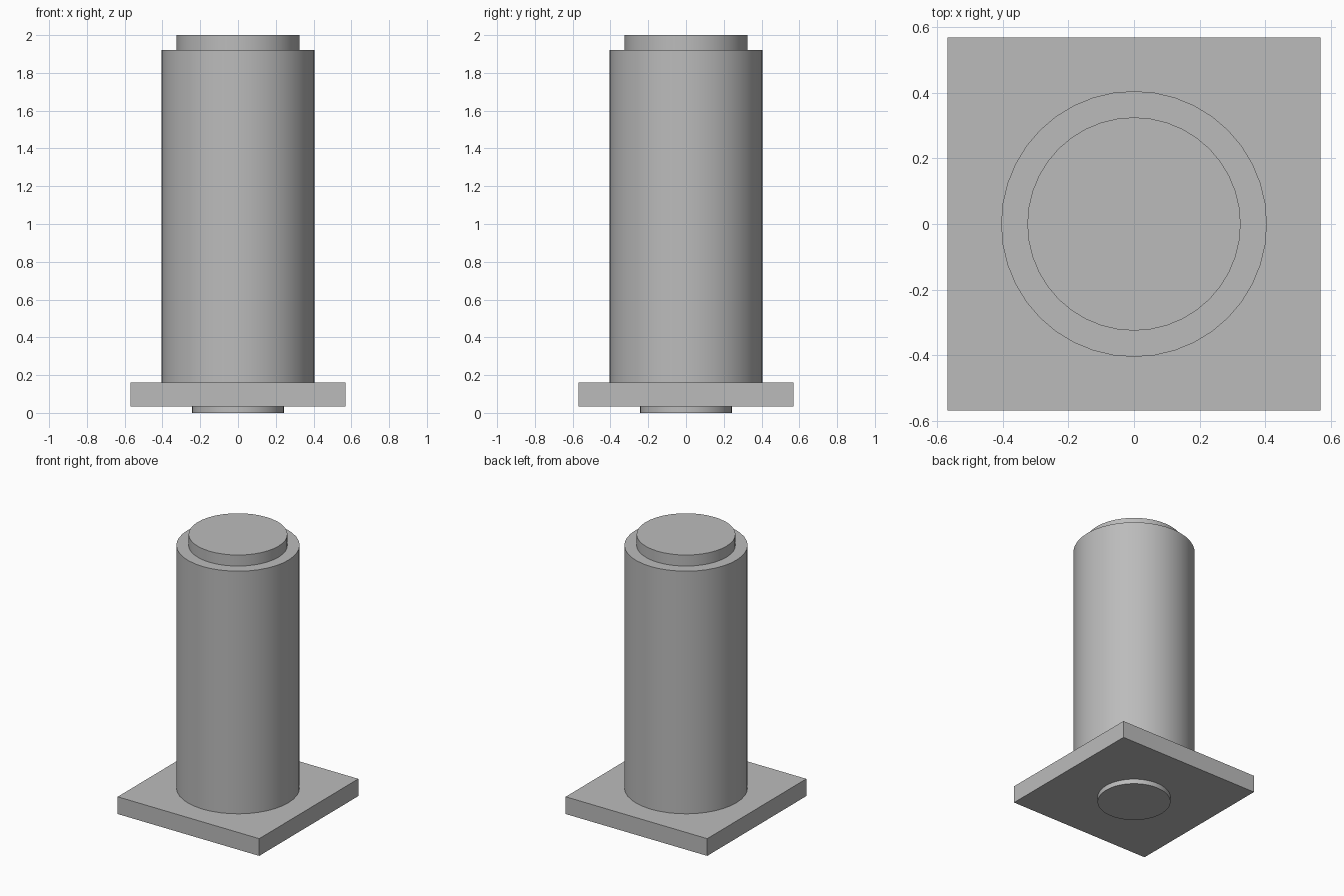
import bpy
import math

cube = bpy.data.objects.get("Cube")
if cube:
    bpy.data.objects.remove(cube, do_unlink=True)

grey = bpy.data.materials.new("plain grey")
grey.use_nodes = True
COLOUR = (0.5, 0.5, 0.5, 1)
grey.diffuse_color = COLOUR
grey.node_tree.nodes["Principled BSDF"].inputs["Base Color"].default_value = COLOUR


def finish(name):
    obj = bpy.context.object
    obj.name = name
    obj.data.materials.append(grey)
    return obj


def disc(name, radius, bottom, top):
    """Upright smooth-sided cylinder between two heights."""
    bpy.ops.mesh.primitive_cylinder_add(
        vertices=40, radius=radius, depth=top - bottom,
        location=(0, 0, (bottom + top) / 2))
    finish(name)
    bpy.ops.object.shade_smooth_by_angle(angle=math.radians(30))


# Square flange plate
bpy.ops.mesh.primitive_cube_add(size=1, location=(0, 0, 0.0975))
plate = finish("base_plate")
plate.scale = (1.136, 1.136, 0.125)

# Round parts: locating boss below, body, and stepped cap
disc("bottom_boss", 0.243, 0, 0.035)
disc("main_body", 0.405, 0.16, 1.92)
disc("top_cap", 0.325, 1.92, 2)
